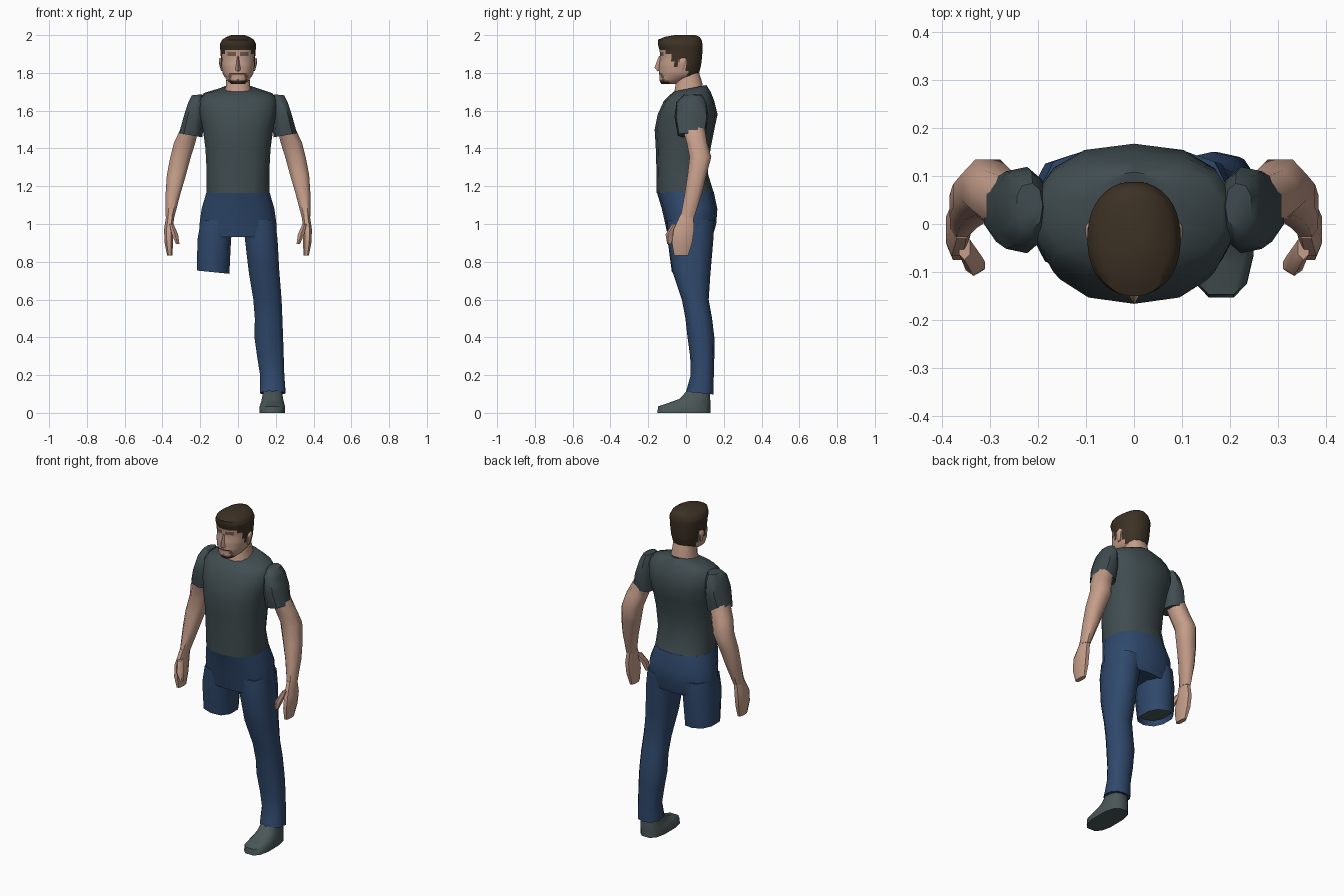
import bpy, bmesh, math


def material(name, rgb):
    m = bpy.data.materials.new(name)
    m.diffuse_color = (*rgb, 1)
    return m


SKIN = material("skin", (0.56, 0.34, 0.255))
SHIRT = material("slate_shirt", (0.052, 0.074, 0.082))
DENIM = material("blue_denim", (0.029, 0.066, 0.15))
HAIR = material("dark_brown_hair", (0.046, 0.031, 0.018))
SHOE = material("grey_shoe", (0.07, 0.095, 0.097))
EYE = material("eye", (0.42, 0.33, 0.29))
STUBBLE = material("stubble", (0.17, 0.105, 0.075))


def finish(name, bm, mats, angle=50):
    bmesh.ops.recalc_face_normals(bm, faces=bm.faces)
    me = bpy.data.meshes.new(name)
    bm.to_mesh(me)
    bm.free()
    ob = bpy.data.objects.new(name, me)
    bpy.context.collection.objects.link(ob)
    for m in mats:
        me.materials.append(m)
    bpy.ops.object.select_all(action='DESELECT')
    ob.select_set(True)
    bpy.context.view_layer.objects.active = ob
    bpy.ops.object.shade_smooth_by_angle(angle=math.radians(angle))
    return ob


def resample(rings, step):
    out = []
    for a, b in zip(rings, rings[1:]):
        k = max(1, round(abs(b[0] - a[0]) / step))
        out += [tuple(p + (q - p) * i / k for p, q in zip(a, b)) for i in range(k)]
    return out + [rings[-1]]


def loft(name, rings, mats, n=10, power=2.4, tilt=None, side=1, rule=None, angle=50):
    """Rings are (z, x0, x1, y0, y1); tilt maps a ring index to its (x, y) slope."""
    bm = bmesh.new()
    tilt = tilt or {}
    loops = []
    for i, (z, x0, x1, y0, y1) in enumerate(rings):
        cx, cy, rx, ry = (x0 + x1) / 2, (y0 + y1) / 2, (x1 - x0) / 2, (y1 - y0) / 2
        sx, sy = tilt.get(i, (0, 0))
        loop = []
        for k in range(n):
            t = 2 * math.pi * (k + 0.5) / n
            c, s = math.cos(t), math.sin(t)
            dx = rx * math.copysign(abs(c) ** (2 / power), c)
            dy = ry * math.copysign(abs(s) ** (2 / power), s)
            loop.append(bm.verts.new((side * (cx + dx), cy + dy, z + sx * dx + sy * dy)))
        loops.append(loop)
    for a, b in zip(loops, loops[1:]):
        for k in range(n):
            j = (k + 1) % n
            bm.faces.new((a[k], a[j], b[j], b[k]))
    bm.faces.new(loops[0])
    bm.faces.new(loops[-1])
    if rule:
        for f in bm.faces:
            f.material_index = rule(f.calc_center_median())
    return finish(name, bm, mats, angle)


def sym(z, hx, y0, y1):
    return (z, -hx, hx, y0, y1)


# Shirt body, with the collar higher at the back
loft("shirt", [sym(1.165, .17, -.155, .147), sym(1.27, .169, -.156, .115),
               sym(1.40, .176, -.16, .13), sym(1.50, .19, -.166, .15),
               sym(1.58, .207, -.15, .167), sym(1.65, .213, -.118, .15),
               sym(1.69, .185, -.09, .13), sym(1.718, .085, -.065, .108)],
     [SHIRT], n=14, tilt={6: (0, .1), 7: (0, .2)})

# Trouser hips
loft("trouser_hips", [sym(1.17, .17, -.155, .147), sym(1.08, .197, -.128, .166),
                      sym(1.00, .208, -.11, .16), sym(.93, .205, -.095, .14)],
     [DENIM], n=14)

# Full trouser leg
loft("full_trouser_leg", [(1.02, .02, .2, -.1, .15), (.92, .033, .213, -.098, .145),
                          (.75, .053, .222, -.072, .13), (.60, .078, .234, -.022, .12),
                          (.50, .086, .238, -.003, .138), (.40, .084, .242, .008, .15),
                          (.30, .098, .245, .022, .15), (.20, .114, .248, .025, .147),
                          (.105, .113, .255, .0, .146)],
     [DENIM], n=10, tilt={8: (0, -.1)})

# Short trouser leg, with a dark hollow at its open end
loft("short_trouser_leg", [(1.02, .02, .2, -.1, .15), (.92, .033, .218, -.098, .145),
                           (.745, .042, .222, -.075, .13), (.775, .052, .212, -.065, .12)],
     [DENIM, SHOE], n=10, tilt={2: (.1, 0), 3: (.1, 0)}, side=-1,
     rule=lambda c: int(c.z < .79 and abs(c.x + .132) < .05 and abs(c.y - .027) < .05))

# Shoe
loft("shoe", [(0, .113, .25, -.156, .132), (.035, .113, .25, -.15, .132),
              (.055, .12, .245, -.09, .132), (.075, .125, .24, -.035, .13),
              (.13, .135, .232, .015, .125)], [SHOE], n=12, power=2.8)

# Sleeves, arms, hands and thumbs
for side, tag in ((1, "left"), (-1, "right")):
    loft(tag + "_sleeve", [(1.684, .19, .245, -.01, .085), (1.645, .18, .265, -.05, .108),
                           (1.57, .18, .29, -.062, .12), (1.47, .188, .315, -.045, .105)],
         [SHIRT], n=9, tilt={0: (-.1, 0), 3: (.18, 0)}, side=side)
    loft(tag + "_arm", [(1.53, .2, .295, -.03, .1), (1.43, .222, .343, .0, .115),
                        (1.355, .246, .362, .015, .138), (1.26, .272, .38, .005, .112),
                        (1.16, .302, .386, -.01, .088), (1.035, .336, .384, -.032, .045)],
         [SKIN], n=8, side=side)
    loft(tag + "_hand", [(1.05, .336, .381, -.032, .042), (.97, .342, .393, -.07, .046),
                         (.90, .342, .39, -.078, .036), (.832, .347, .376, -.065, .014)],
         [SKIN], n=8, side=side)
    loft(tag + "_thumb", [(1.0, .34, .365, -.075, -.02), (.945, .315, .352, -.108, -.055),
                          (.895, .309, .33, -.1, -.072)], [SKIN], n=6, side=side)

# Neck
loft("neck", [sym(1.69, .078, -.07, .09), sym(1.73, .066, -.06, .09),
              sym(1.82, .06, -.05, .065)], [SKIN], n=12, tilt={0: (0, .2), 1: (0, .15)})


# Head: hair, eyes and beard are picked out by position
def face_colour(c):
    x, y, z = abs(c.x), c.y, c.z
    line = (1.922 if y < -.105 else 1.90 if y < -.07 else 1.83 if y < -.035
            else 1.87 if y < .005 else 1.785)
    if z > line:
        return 1
    if y < -.09:
        if 1.864 < z < 1.88 and .022 < x < .05:
            return 2
        if 1.893 < z < 1.905 and .016 < x < .06:
            return 3
        if 1.79 < z < 1.80 and x < .04:
            return 1
        if z < 1.757 and x < .045:
            return 1
        if z < 1.80 and (.036 < x < .05 or x < .01 and z < 1.768):
            return 3
        if 1.773 < z < 1.78 and x < .025:
            return 3
    return 0


head_rings = [sym(1.742, .036, -.132, -.04), sym(1.76, .058, -.141, .0),
              sym(1.785, .075, -.141, .055), sym(1.80, .082, -.143, .07),
              sym(1.84, .089, -.143, .08), sym(1.88, .091, -.137, .085),
              sym(1.92, .094, -.14, .088), sym(1.95, .097, -.149, .088),
              sym(1.975, .085, -.15, .083), sym(1.99, .062, -.115, .073),
              sym(2.0, .035, -.06, .05)]
loft("head", resample(head_rings, .009), [SKIN, HAIR, EYE, STUBBLE], n=36,
     power=2.2, rule=face_colour)

# Nose
bm = bmesh.new()
for p in ((0, -.143, 1.89), (0, -.167, 1.828), (0, -.15, 1.808), (.018, -.136, 1.815),
          (-.018, -.136, 1.815), (.01, -.125, 1.885), (-.01, -.125, 1.885)):
    bm.verts.new(p)
bmesh.ops.convex_hull(bm, input=bm.verts)
finish("nose", bm, [SKIN])

# Ears
for side, tag in ((1, "left"), (-1, "right")):
    loft(tag + "_ear", [(1.81, .078, .09, -.035, -.015), (1.845, .08, .1, -.038, .0),
                        (1.872, .08, .102, -.036, .004), (1.88, .08, .097, -.025, -.002)],
         [SKIN], n=8, side=side)
